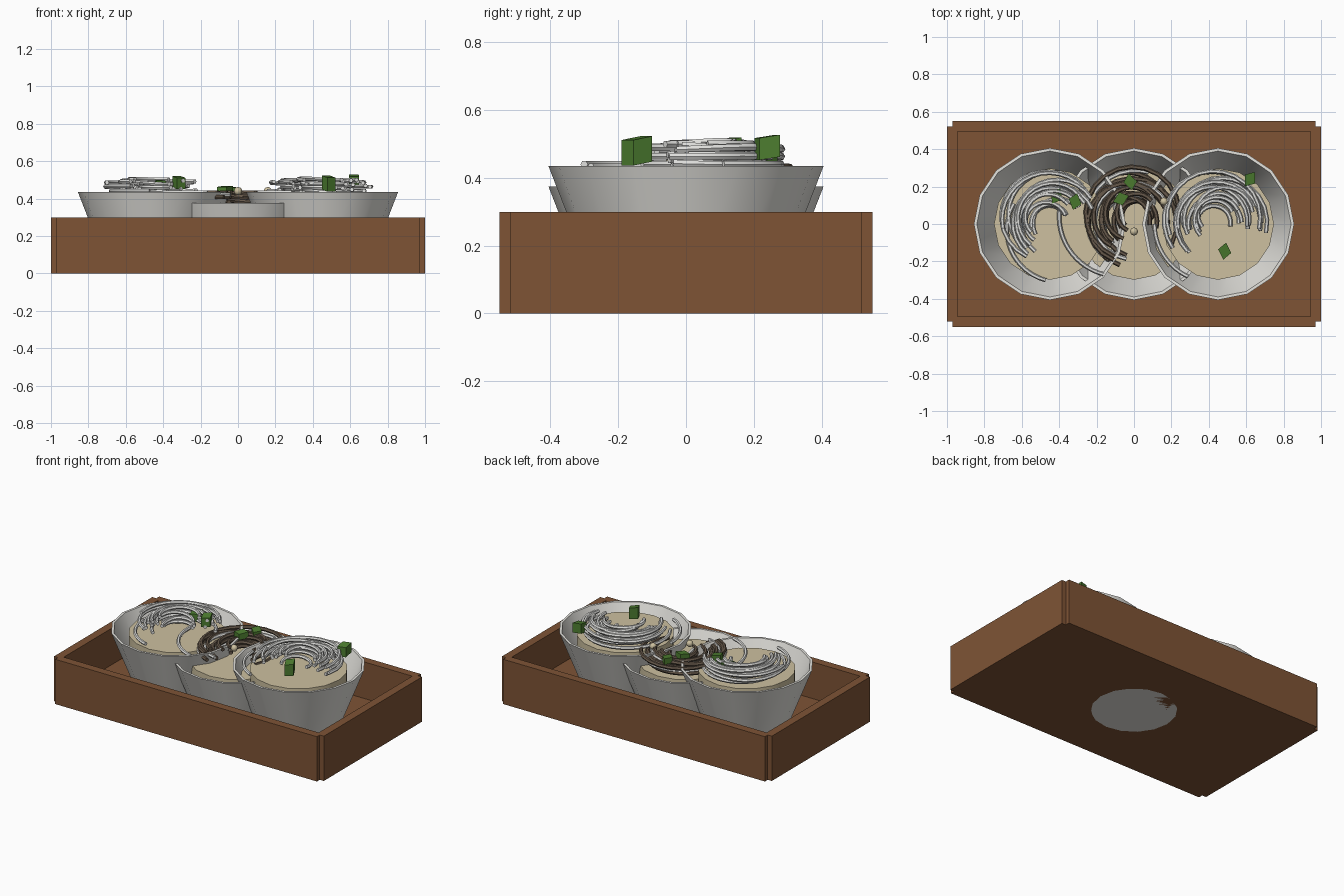
import bpy, bmesh, math, random
from mathutils import Vector, Matrix

if "Cube" in bpy.data.objects:
    bpy.data.objects.remove(bpy.data.objects["Cube"])

random.seed(7)


def material(name, rgb):
    m = bpy.data.materials.new(name)
    m.diffuse_color = (*rgb, 1)
    m.use_nodes = True
    m.node_tree.nodes["Principled BSDF"].inputs["Base Color"].default_value = m.diffuse_color
    return m


WOOD = material("brown wood", (0.21, 0.088, 0.036))
WHITE = material("white ceramic", (0.78, 0.77, 0.73))
BROTH = material("tan broth", (0.61, 0.53, 0.35))
NOODLE = material("pale noodle", (0.74, 0.74, 0.72))
BROWN = material("brown noodle", (0.135, 0.1, 0.07))
GREEN = material("herb green", (0.075, 0.21, 0.03))


def finish(name, bm, mat, smooth=None):
    bmesh.ops.recalc_face_normals(bm, faces=bm.faces)
    me = bpy.data.meshes.new(name)
    bm.to_mesh(me)
    bm.free()
    me.materials.append(mat)
    ob = bpy.data.objects.new(name, me)
    bpy.context.collection.objects.link(ob)
    if smooth:
        bpy.ops.object.select_all(action='DESELECT')
        ob.select_set(True)
        bpy.context.view_layer.objects.active = ob
        bpy.ops.object.shade_smooth_by_angle(angle=math.radians(smooth))
    return ob


def box(name, lo, hi, mat):
    lo, hi = Vector(lo), Vector(hi)
    bm = bmesh.new()
    bmesh.ops.create_cube(bm, size=1, matrix=Matrix.Translation((lo + hi) / 2)
                          @ Matrix.Diagonal((*(hi - lo), 1)))
    return finish(name, bm, mat)


def lathe(name, profile, center, mat, sides=16):
    """Revolve (radius, z) points; both ends are capped."""
    bm = bmesh.new()
    rings = []
    for r, z in profile:
        rings.append([bm.verts.new((center[0] + r * math.cos(2 * math.pi * i / sides),
                                    center[1] + r * math.sin(2 * math.pi * i / sides),
                                    center[2] + z)) for i in range(sides)])
    for a, b in zip(rings, rings[1:]):
        for i in range(sides):
            j = (i + 1) % sides
            bm.faces.new((a[i], a[j], b[j], b[i]))
    bm.faces.new(rings[0])
    bm.faces.new(rings[-1])
    return finish(name, bm, mat, 35)


def tube(bm, pts, radius, sides=6):
    """Sweep a small ring along a nearly level path."""
    rings = []
    for i, p in enumerate(pts):
        t = (pts[min(i + 1, len(pts) - 1)] - pts[max(i - 1, 0)]).normalized()
        side = t.cross(Vector((0, 0, 1))).normalized()
        up = side.cross(t)
        rings.append([bm.verts.new(p + radius * (math.cos(a) * side + math.sin(a) * up))
                      for a in (2 * math.pi * k / sides for k in range(sides))])
    for a, b in zip(rings, rings[1:]):
        for k in range(sides):
            j = (k + 1) % sides
            bm.faces.new((a[k], a[j], b[j], b[k]))
    bm.faces.new(rings[0])
    bm.faces.new(rings[-1])


def arc(cx, cy, z, r, a0, a1, tilt=0.0, n=14):
    pts = []
    for i in range(n + 1):
        a = math.radians(a0 + (a1 - a0) * i / n)
        pts.append(Vector((cx + r * math.cos(a), cy + r * math.sin(a),
                           z + tilt * math.sin(a * 2))))
    return pts


def noodle_nest(name, mat, cx, cy, z0, z1, r0, r1, start, end, count, thick, extra=()):
    bm = bmesh.new()
    for i in range(count):
        f = i / (count - 1)
        # larger loops lie lower, smaller loops pile on top
        z = z0 + (z1 - z0) * ((i * 5) % count) / count
        tube(bm, arc(cx + random.uniform(-.035, .035), cy + random.uniform(-.03, .03), z,
                     r0 + (r1 - r0) * f, random.uniform(*start), random.uniform(*end),
                     random.uniform(-.006, .006)), thick)
    for path in extra:
        tube(bm, path, thick)
    return finish(name, bm, mat, 40)


# Tray: floor and four walls that leave small notched corners
box("tray_floor", (-.97, -.52, 0), (.97, .52, .055), WOOD)
for s, n in ((-1, "front"), (1, "back")):
    ya, yb = sorted((s * .55, s * .495))
    box("tray_wall_" + n, (-.97, ya, 0), (.97, yb, .3), WOOD)
for s, n in ((-1, "left"), (1, "right")):
    xa, xb = sorted((s * 1.0, s * .945))
    box("tray_wall_" + n, (xa, -.52, 0), (xb, .52, .3), WOOD)

# Three bowls with broth; the middle one sits lower
for n, x, z in (("left", -.45, .06), ("middle", 0, 0), ("right", .45, .06)):
    lathe("bowl_" + n, [(.26, 0), (.406, .375), (.39, .375), (.25, .02)],
          (x, 0, z), WHITE)
    lathe("broth_" + n, [(.298, .25), (.298, .35)], (x, 0, z), BROTH)

# Noodle nests, open toward the front
noodle_nest("noodles_left", NOODLE, -.44, .03, .437, .508, .09, .25,
            (5, 45), (190, 245), 16, .0115,
            [arc(-.08, .04, .432, .32, 170, 255),
             arc(-.40, -.03, .44, .28, 150, 255)])
noodle_nest("noodles_right", NOODLE, .45, .03, .437, .508, .09, .25,
            (-15, 30), (175, 225), 16, .0115,
            [arc(.42, .0, .432, .31, 180, 245),
             arc(.42, .02, .44, .26, 20, 215)])
noodle_nest("noodles_middle", BROWN, -.01, .03, .385, .452, .08, .25,
            (-30, 50), (195, 255), 15, .0125)
noodle_nest("noodles_middle_pale", NOODLE, .01, .02, .385, .44, .15, .26,
            (20, 80), (215, 265), 3, .0115)

# Small broth-coloured toppings in the middle bowl
for i, (x, y) in enumerate(((.16, .12), (.0, -.04))):
    bm = bmesh.new()
    bmesh.ops.create_uvsphere(bm, u_segments=8, v_segments=6, radius=.022,
                              matrix=Matrix.Translation((x, y, .44)))
    finish("topping_%d" % (i + 1), bm, BROTH, 60)

# Herb pieces: skewed little blocks (x, y, z, turn, height)
HERBS = [(-.415, .15, .475, 20, .05), (-.315, .12, .485, 35, .06),
         (-.02, .225, .44, 60, .04), (-.07, .135, .445, -20, .04),
         (.62, .24, .49, 15, .065), (.485, -.145, .48, 40, .075)]
for i, (x, y, z, turn, h) in enumerate(HERBS):
    bm = bmesh.new()
    bmesh.ops.create_cube(bm, size=1)
    for v in bm.verts:
        v.co.x += .25 * v.co.y
        v.co.z += .15 * v.co.y
    m = (Matrix.Translation((x, y, z)) @ Matrix.Rotation(math.radians(turn), 4, 'Z')
         @ Matrix.Diagonal((.055, .06, h, 1)))
    bmesh.ops.transform(bm, matrix=m, verts=bm.verts)
    finish("herb_%d" % (i + 1), bm, GREEN)
